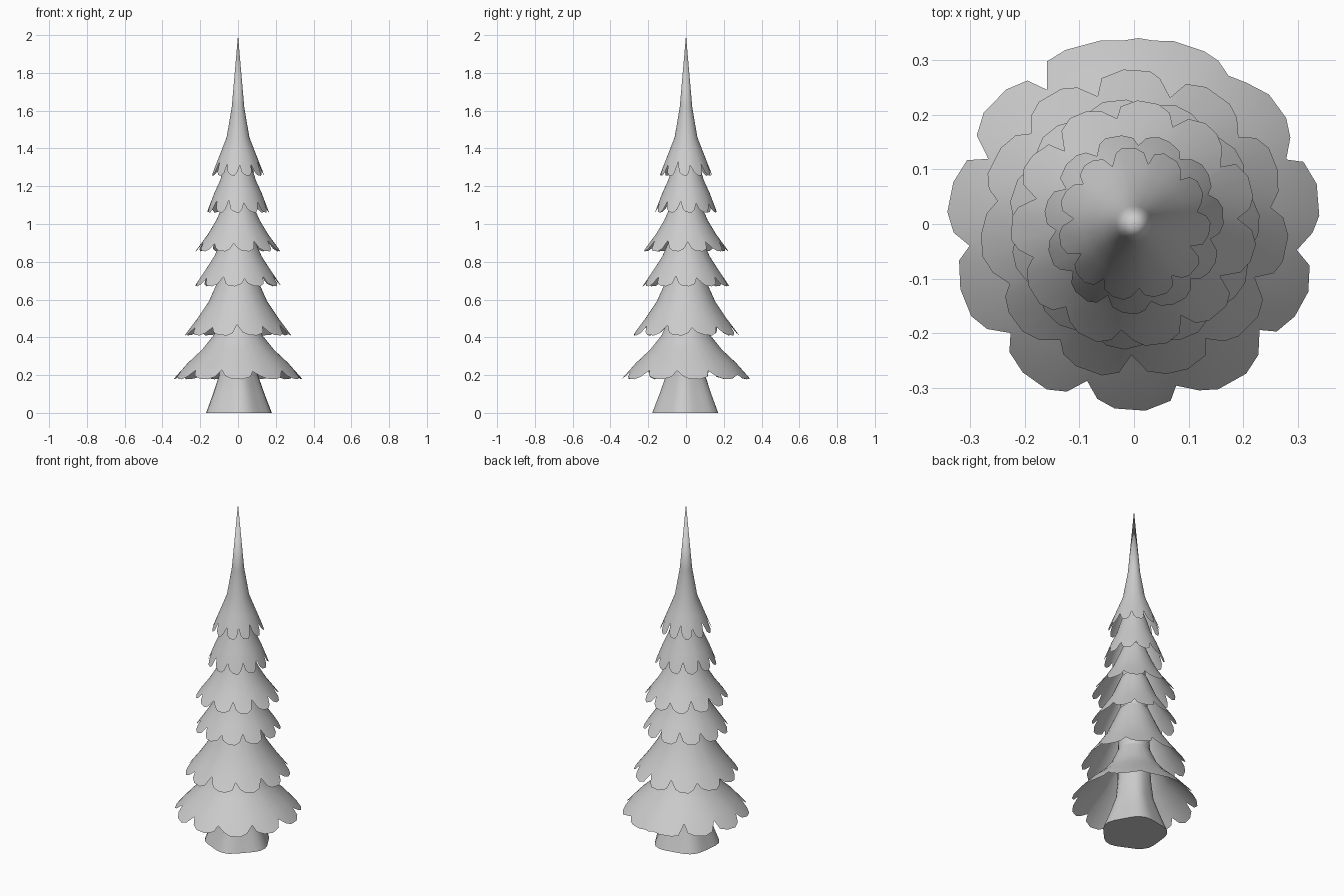
import bpy, bmesh, math, random

if "Cube" in bpy.data.objects:
    bpy.data.objects.remove(bpy.data.objects["Cube"])
random.seed(4)


def finish(name, bm):
    bmesh.ops.recalc_face_normals(bm, faces=bm.faces)
    me = bpy.data.meshes.new(name)
    bm.to_mesh(me)
    bm.free()
    ob = bpy.data.objects.new(name, me)
    bpy.context.collection.objects.link(ob)
    bpy.ops.object.select_all(action='DESELECT')
    ob.select_set(True)
    bpy.context.view_layer.objects.active = ob
    bpy.ops.object.shade_smooth_by_angle(angle=math.radians(50))
    return ob


def bridge(bm, rings):
    for a, b in zip(rings, rings[1:]):
        n = len(a)
        for i in range(n):
            j = (i + 1) % n
            bm.faces.new((a[i], a[j], b[j], b[i]))


def ring(bm, angles, points):
    return [bm.verts.new((r * math.cos(a), r * math.sin(a), z))
            for a, (r, z) in zip(angles, points)]


def skirt(name, profile, lobes, notch, start, skip=(), tip=None):
    """Open cone of foliage; the profile runs rim to top, rim cut by notches."""
    angles, cuts = [], []
    for k in range(lobes):
        deep = 0.1 if k in skip else random.uniform(0.75, 1.1)
        for f, c in ((0, deep), (0.16, 0.32), (0.36, 0.06), (0.64, 0.0), (0.85, 0.25)):
            f += random.uniform(-0.04, 0.04)
            if k in skip or (k + 1) % lobes in skip:
                c *= 0.4
            angles.append(math.radians(start) + (k + f) * math.tau / lobes)
            cuts.append(notch * c)
    (r0, z0), (r1, z1) = profile[:2]
    bm = bmesh.new()
    rings = [ring(bm, angles, [(r0 + (r1 - r0) * c, z0 + (z1 - z0) * c) for c in cuts])]
    for r, z in profile[1:]:
        rings.append(ring(bm, angles, [(r, z)] * len(angles)))
    bridge(bm, rings)
    if tip:
        top = bm.verts.new((0, 0, tip))
        last = rings[-1]
        for i in range(len(last)):
            bm.faces.new((last[i], last[(i + 1) % len(last)], top))
    return finish(name, bm)


# Flared trunk with gentle root folds
bm = bmesh.new()
N = 30
angs = [i * math.tau / N for i in range(N)]
rings = []
for r, z, w in ((.172, 0, .05), (.135, .1, .05), (.102, .2, .04), (.09, .32, .02),
                (.085, .55, 0), (.065, .95, 0), (.035, 1.4, 0)):
    rings.append(ring(bm, angs, [(r * (1 + w * math.cos(5 * a + 0.6)), z) for a in angs]))
bridge(bm, rings)
bm.faces.new(rings[0])
finish("trunk", bm)

# Foliage tiers, bottom to top
skirt("foliage_1", [(.342, .178), (.265, .265), (.19, .335), (.13, .41), (.085, .51)],
      11, .62, 24, skip=(2,))
skirt("foliage_2", [(.283, .41), (.215, .5), (.155, .59), (.11, .69), (.08, .76)],
      11, .58, 8)
skirt("foliage_3", [(.23, .67), (.17, .76), (.125, .83), (.095, .9), (.07, .96)],
      11, .6, 17)
skirt("foliage_4", [(.226, .855), (.16, .945), (.115, 1.02), (.08, 1.1), (.06, 1.15)],
      11, .6, 2)
skirt("foliage_5", [(.165, 1.06), (.125, 1.165), (.095, 1.23), (.07, 1.31), (.045, 1.38)],
      11, .6, 21)
skirt("foliage_top", [(.14, 1.255), (.095, 1.37), (.06, 1.46), (.033, 1.62)],
      11, .6, 12, tip=2.0)
